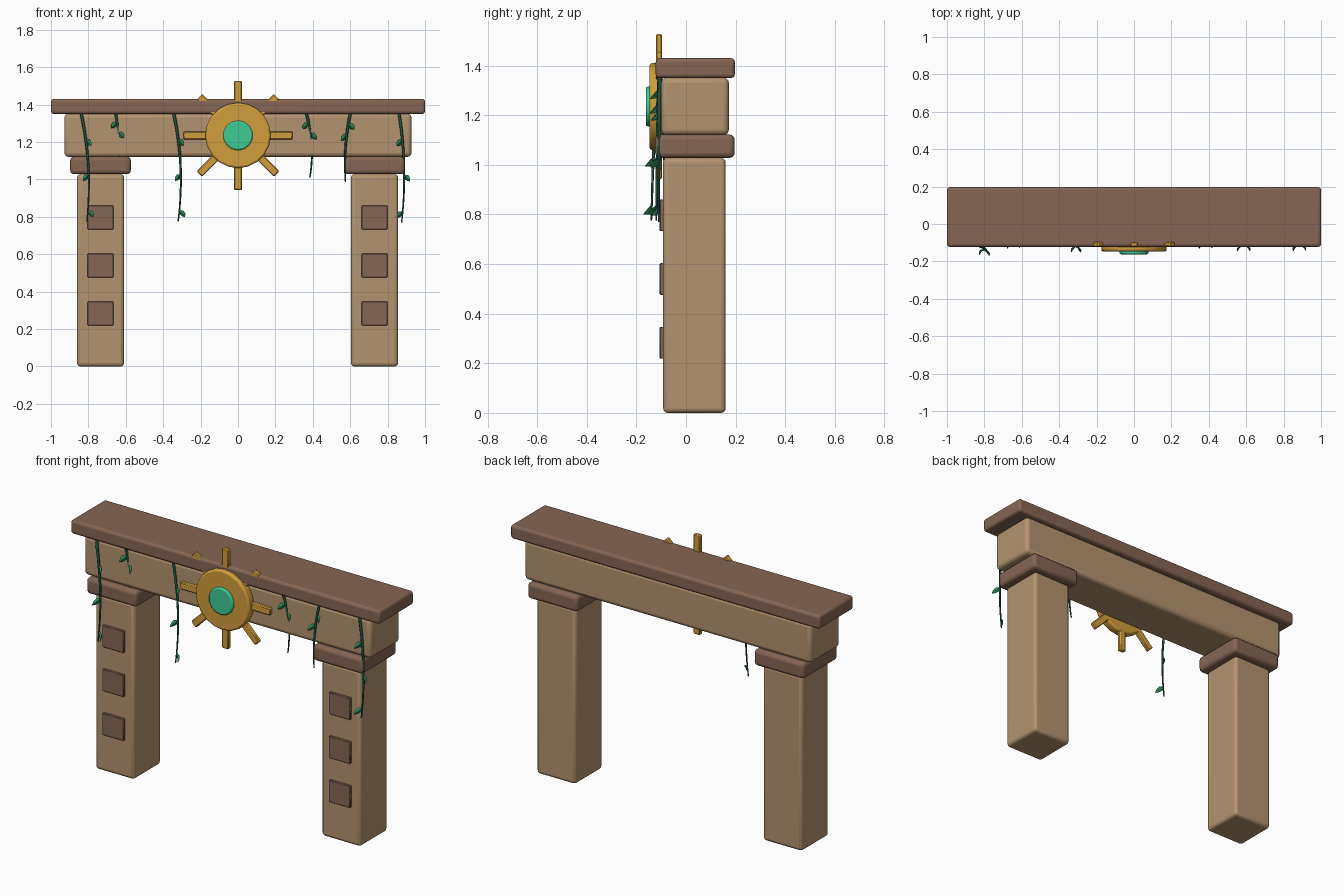
import bpy, bmesh, math
from mathutils import Vector, Matrix

if "Cube" in bpy.data.objects:
    bpy.data.objects.remove(bpy.data.objects["Cube"])


def material(name, rgb):
    m = bpy.data.materials.new(name)
    m.diffuse_color = (*rgb, 1)
    m.use_nodes = True
    m.node_tree.nodes["Principled BSDF"].inputs["Base Color"].default_value = m.diffuse_color
    return m


STONE = material("sandstone", (0.456, 0.296, 0.162))
BROWN = material("brown stone", (0.235, 0.133, 0.089))
GOLD = material("gold", (0.64, 0.34, 0.045))
GEM = material("green gem", (0.048, 0.60, 0.296))
VINE = material("dark vine", (0.013, 0.085, 0.05))
LEAF = material("leaf green", (0.026, 0.24, 0.095))


def finish(name, bm, mat, bevel=0.0, segments=3):
    mesh = bpy.data.meshes.new(name)
    bm.to_mesh(mesh)
    bm.free()
    ob = bpy.data.objects.new(name, mesh)
    bpy.context.collection.objects.link(ob)
    mesh.materials.append(mat)
    if bevel:
        mod = ob.modifiers.new("bevel", 'BEVEL')
        mod.width, mod.segments = bevel, segments
    bpy.ops.object.select_all(action='DESELECT')
    ob.select_set(True)
    bpy.context.view_layer.objects.active = ob
    bpy.ops.object.shade_smooth_by_angle(angle=math.radians(35))
    return ob


def block(name, cx, half, y, z, mat, bevel=0.0, turn=None, segments=3):
    """Box of half width `half` about x = cx, with (min, max) ranges in y and z."""
    bm = bmesh.new()
    bmesh.ops.create_cube(bm, size=1)
    ranges = ((cx - half, cx + half), y, z)
    for v in bm.verts:
        v.co = [r[0] + (c + 0.5) * (r[1] - r[0]) for c, r in zip(v.co, ranges)]
    if turn:
        bmesh.ops.transform(bm, matrix=turn, verts=bm.verts)
    return finish(name, bm, mat, bevel, segments)


def disc(name, radius, sides, y0, y1, z, mat, bevel):
    bm = bmesh.new()
    bmesh.ops.create_cone(bm, cap_ends=True, segments=sides, radius1=radius,
                          radius2=radius, depth=y1 - y0)
    m = Matrix.Translation((0, (y0 + y1) / 2, z)) @ Matrix.Rotation(math.pi / 2, 4, 'X')
    bmesh.ops.transform(bm, matrix=m, verts=bm.verts)
    return finish(name, bm, mat, bevel, 2)


# Beam and cornice
block("cornice", 0, 1, (-0.122, 0.197), (1.35, 1.43), BROWN, 0.015)
block("lintel_beam", 0, 0.928, (-0.1, 0.173), (1.12, 1.352), STONE, 0.022)

# Pillars with capitals and front plates
for side, cx in (("left", -0.735), ("right", 0.73)):
    block(side + "_pillar", cx, 0.126, (-0.092, 0.16), (0, 1.028), STONE, 0.018)
    block(side + "_capital", cx, 0.162, (-0.124, 0.196), (1.028, 1.122), BROWN, 0.02)
    for i in range(3):
        zc = 0.283 + 0.257 * i
        block(f"{side}_plate_{i + 1}", cx, 0.069, (-0.106, -0.08),
              (zc - 0.064, zc + 0.064), BROWN, 0.003, segments=1)

# Sun emblem: disc, gem and eight rays
SUN_Z = 1.235
disc("sun_disc", 0.175, 20, -0.147, -0.095, SUN_Z, GOLD, 0.01)
disc("sun_gem", 0.08, 14, -0.162, -0.14, SUN_Z, GEM, 0.008)
for i in range(8):
    turn = Matrix.Translation((0, 0, SUN_Z)) @ Matrix.Rotation(i * math.pi / 4, 4, 'Y')
    block(f"sun_ray_{i + 1}", 0, 0.021, (-0.121, -0.096), (0.14, 0.292), GOLD, 0.005, turn, 1)


def vine(name, at):
    """Tapered hanging stem following the path function at(t)."""
    cu = bpy.data.curves.new(name, 'CURVE')
    cu.dimensions = '3D'
    cu.bevel_depth, cu.bevel_resolution = 0.0085, 1
    cu.use_fill_caps = True
    sp = cu.splines.new('POLY')
    steps = 12
    sp.points.add(steps)
    for i, p in enumerate(sp.points):
        p.co = (*at(i / steps), 1)
        p.radius = 1 - 0.55 * i / steps
    cu.materials.append(VINE)
    ob = bpy.data.objects.new(name, cu)
    bpy.context.collection.objects.link(ob)


def leaf(name, base, direction, size=0.055):
    """Folded pointed leaf drooping from its base."""
    d = Vector(direction).normalized()
    side = d.cross(Vector((0, 1, 0.3))).normalized()
    up = side.cross(d)
    bm = bmesh.new()
    rows = []
    for t, w in ((0, 0.03), (0.35, 0.24), (0.7, 0.19), (1, 0.01)):
        mid = base + (d * t + up * 0.3 * t * (0.5 - t)) * size
        off = side * w * size
        fold = up * w * 0.4 * size
        rows.append([bm.verts.new(p) for p in (mid - off + fold, mid, mid + off + fold)])
    for a, b in zip(rows, rows[1:]):
        for k in range(2):
            bm.faces.new((a[k], a[k + 1], b[k + 1], b[k]))
    ob = finish(name, bm, LEAF)
    ob.modifiers.new("thickness", 'SOLIDIFY').thickness = 0.003


# Hanging vines: x at top, middle and bottom, then y and z at the bottom
VINES = [(-0.84, -0.80, -0.808, -0.14, 0.775), (-0.655, -0.637, -0.64, -0.085, 1.03),
         (-0.345, -0.307, -0.32, -0.12, 0.775), (0.363, 0.394, 0.384, -0.088, 1.01),
         (0.602, 0.575, 0.575, -0.118, 0.985), (0.86, 0.888, 0.875, -0.11, 0.77)]
for i, (x0, x1, x2, yb, zb) in enumerate(VINES, 1):
    def at(t):
        x = x0 * (1 - t) * (1 - 2 * t) + x1 * 4 * t * (1 - t) + x2 * t * (2 * t - 1)
        return Vector((x, -0.106 + (yb + 0.106) * math.sqrt(t), 1.36 + (zb - 1.36) * t))

    vine(f"vine_{i}", at)
    # long vines carry leaves along the stem, short ones near the top
    spots = (0.25, 0.57, 0.9) if zb < 0.9 else (0.16, 0.32)
    for j, t in enumerate(spots):
        swing = 0.7 if (i + j) % 2 else -0.7
        leaf(f"vine_{i}_leaf_{j + 1}", at(t), (swing, -0.5, -0.7))
